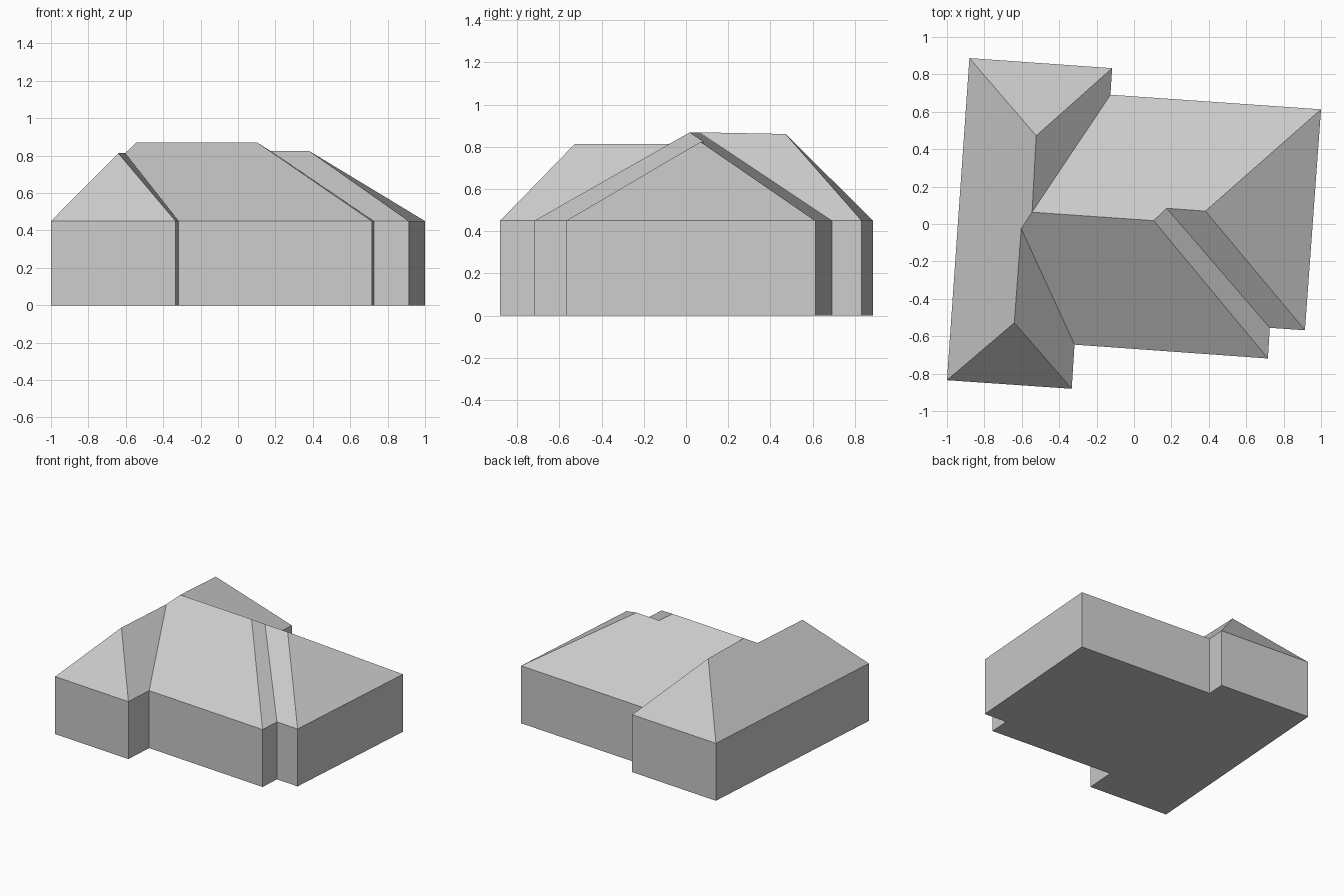
import bpy

default_cube = bpy.data.objects.get("Cube")
if default_cube:
    bpy.data.objects.remove(default_cube, do_unlink=True)

EAVES = 0.45

# Single plain grey for the whole building
grey = bpy.data.materials.new("plain_grey")
grey.use_nodes = True
colour = (0.6, 0.6, 0.6, 1)
grey.diffuse_color = colour
grey.node_tree.nodes["Principled BSDF"].inputs["Base Color"].default_value = colour


def add_part(name, vertices, faces):
    mesh = bpy.data.meshes.new(name)
    mesh.from_pydata(vertices, [], faces)
    mesh.materials.append(grey)
    mesh.update()
    part = bpy.data.objects.new(name, mesh)
    bpy.context.collection.objects.link(part)
    return part


# Footprint corners, counter-clockwise from the front of the wing
footprint = {
    "wing_front_outer": (-1.0, -0.835),
    "wing_front_inner": (-0.333, -0.881),
    "wing_front_notch": (-0.318, -0.645),
    "main_front_end": (0.716, -0.719),
    "step_notch": (0.726, -0.555),
    "step_front_end": (0.914, -0.568),
    "main_back_end": (1.0, 0.613),
    "wing_back_notch": (-0.126, 0.691),
    "wing_back_inner": (-0.117, 0.833),
    "wing_back_outer": (-0.88, 0.887),
}

# Ends of the roof ridges
ridges = {
    "wing_front_peak": (-0.64, -0.528, 0.813),
    "wing_ridge_end": (-0.603, -0.025, 0.813),
    "main_ridge_start": (-0.545, 0.063, 0.869),
    "main_ridge_end": (0.105, 0.018, 0.869),
    "step_ridge_start": (0.175, 0.084, 0.824),
    "step_ridge_end": (0.382, 0.069, 0.824),
    "wing_back_peak": (-0.523, 0.472, 0.861),
}

# Walls and floor: the footprint raised to the eaves
corners = list(footprint.values())
count = len(corners)
wall_points = [(x, y, z) for z in (0, EAVES) for x, y in corners]
wall_faces = [tuple(reversed(range(count)))]
for i in range(count):
    j = (i + 1) % count
    wall_faces.append((i, j, j + count, i + count))
add_part("walls", wall_points, wall_faces)

# Roof: one slope rising from each stretch of eaves,
# listed by the ridge points above it from right to left
slopes = [
    ["wing_front_peak"],
    ["wing_ridge_end", "wing_front_peak"],
    ["main_ridge_end", "main_ridge_start", "wing_ridge_end"],
    ["step_ridge_start", "main_ridge_end"],
    ["step_ridge_end", "step_ridge_start"],
    ["step_ridge_end"],
    ["main_ridge_start", "main_ridge_end", "step_ridge_start", "step_ridge_end"],
    ["wing_back_peak", "main_ridge_start"],
    ["wing_back_peak"],
    ["wing_front_peak", "wing_ridge_end", "main_ridge_start", "wing_back_peak"],
]
ridge_index = {name: count + i for i, name in enumerate(ridges)}
roof_points = [(x, y, EAVES) for x, y in corners] + list(ridges.values())
roof_faces = [
    [i, (i + 1) % count] + [ridge_index[name] for name in slope]
    for i, slope in enumerate(slopes)
]
add_part("hipped_roof", roof_points, roof_faces)
